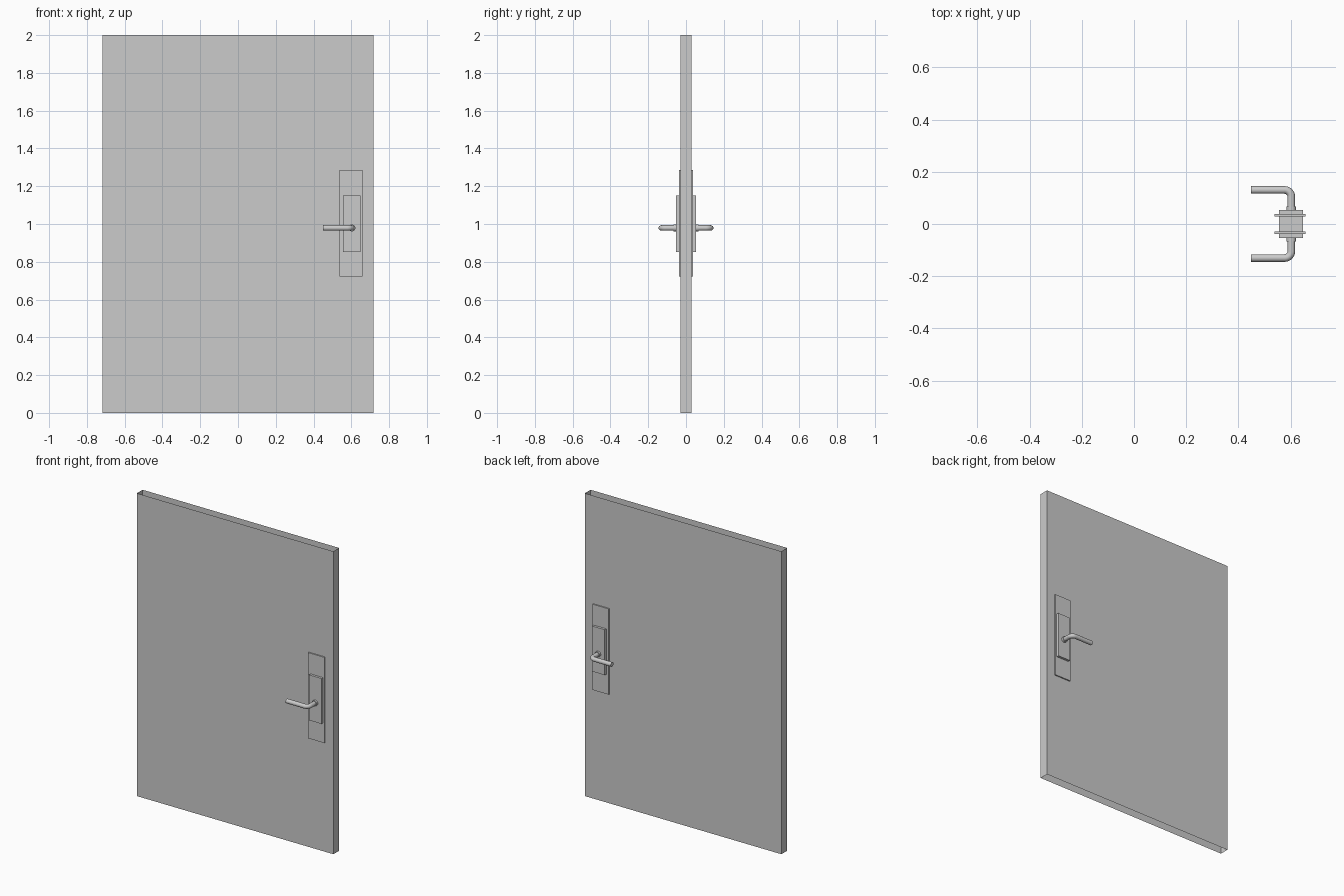
import bpy, bmesh, math

if "Cube" in bpy.data.objects:
    bpy.data.objects.remove(bpy.data.objects["Cube"])

def mesh_object(name, bm):
    me = bpy.data.meshes.new(name)
    bm.to_mesh(me)
    bm.free()
    ob = bpy.data.objects.new(name, me)
    bpy.context.collection.objects.link(ob)
    return ob

def box(name, x0, x1, y0, y1, z0, z1, open_ends=False):
    bm = bmesh.new()
    bmesh.ops.create_cube(bm, size=1)
    for v in bm.verts:
        v.co.x = x1 if v.co.x > 0 else x0
        v.co.y = y1 if v.co.y > 0 else y0
        v.co.z = z1 if v.co.z > 0 else z0
    if open_ends:
        bm.normal_update()
        ends = [f for f in bm.faces if abs(f.normal.z) > 0.5]
        bmesh.ops.delete(bm, geom=ends, context='FACES_ONLY')
    return mesh_object(name, bm)

def smooth(ob):
    bpy.ops.object.select_all(action='DESELECT')
    ob.select_set(True)
    bpy.context.view_layer.objects.active = ob
    bpy.ops.object.shade_smooth_by_angle(angle=math.radians(35))

def mirror_y(ob):
    m = ob.modifiers.new("both_sides", 'MIRROR')
    m.use_axis = (False, True, False)
    m.use_clip = False
    m.use_mirror_merge = False

# Door leaf: a hollow shell, open at top and bottom
box("door_leaf", -0.718, 0.718, -0.03, 0.03, 0, 2, open_ends=True)

# Thin backing plates on each face, and the lock body passing through
mirror_y(box("backing_plate", 0.538, 0.658, -0.038, -0.029, 0.721, 1.287))
box("lock_body", 0.556, 0.648, -0.054, 0.054, 0.851, 1.151)

# Lever handle: round bar with a swept elbow
HX, HZ, R, BEND, REACH = 0.603, 0.979, 0.0145, 0.026, 0.1305
def ring(bm, c, ang, n=24):
    # circle whose axis runs along (-sin ang, -cos ang) in the xy plane
    side = (math.cos(ang), -math.sin(ang))
    out = []
    for i in range(n):
        a = 2 * math.pi * i / n
        u, w = R * math.cos(a), R * math.sin(a)
        out.append(bm.verts.new((c[0] + side[0] * u, c[1] + side[1] * u, HZ + w)))
    return out

bm = bmesh.new()
path = [((HX, -0.05), 0)]
for i in range(11):
    a = math.pi / 2 * i / 10
    path.append(((HX - BEND + BEND * math.cos(a), -REACH + BEND - BEND * math.sin(a)), a))
path.append(((0.449, -REACH), math.pi / 2))
rings = [ring(bm, c, a) for c, a in path]
for r0, r1 in zip(rings, rings[1:]):
    for i in range(len(r0)):
        j = (i + 1) % len(r0)
        bm.faces.new((r0[i], r0[j], r1[j], r1[i]))
bm.faces.new(rings[0])
bm.faces.new(rings[-1])
bmesh.ops.recalc_face_normals(bm, faces=bm.faces[:])
lever = mesh_object("lever_handle", bm)
smooth(lever)
mirror_y(lever)

# Collar at the root of each lever
bpy.ops.mesh.primitive_cylinder_add(vertices=24, radius=0.0185, depth=0.016)
collar = bpy.context.object
collar.name = "lever_collar"
for v in collar.data.vertices:
    x, y, z = v.co
    v.co = (HX + x, -0.059 - z, HZ + y)
smooth(collar)
mirror_y(collar)
